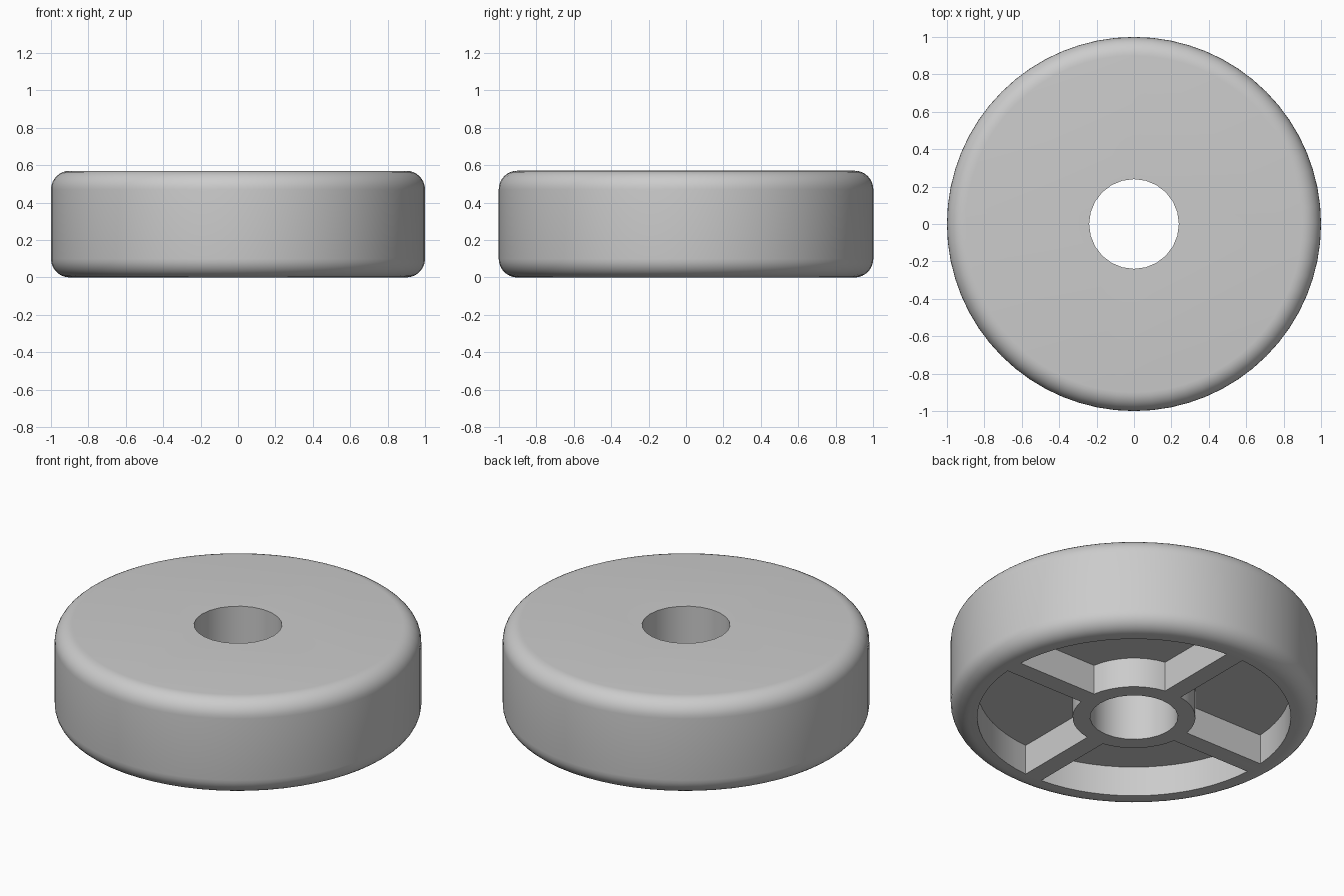
import bpy, bmesh
from math import sin, cos, pi, asin, radians

if "Cube" in bpy.data.objects:
    bpy.data.objects.remove(bpy.data.objects["Cube"])

HEIGHT, RADIUS, FILLET = 0.57, 1.0, 0.1
HOLE, HUB, RIM = 0.24, 0.335, 0.855
SPOKE, DEPTH = 0.11, 0.18

grey = bpy.data.materials.new("plain grey")
grey.use_nodes = True
colour = (0.6, 0.6, 0.6, 1)
grey.diffuse_color = colour
grey.node_tree.nodes["Principled BSDF"].inputs["Base Color"].default_value = colour


def finish(name, bm):
    bmesh.ops.recalc_face_normals(bm, faces=bm.faces)
    mesh = bpy.data.meshes.new(name)
    bm.to_mesh(mesh)
    bm.free()
    mesh.materials.append(grey)
    ob = bpy.data.objects.new(name, mesh)
    bpy.context.collection.objects.link(ob)
    return ob


def prism(bm, outline, z0, z1):
    """Extrude a flat outline between two heights."""
    face = bm.faces.new([bm.verts.new((x, y, z0)) for x, y in outline])
    top = bmesh.ops.extrude_face_region(bm, geom=[face])["geom"]
    verts = [g for g in top if isinstance(g, bmesh.types.BMVert)]
    bmesh.ops.translate(bm, verts=verts, vec=(0, 0, z1 - z0))


def arc(r, a0, a1, n):
    return [(r * cos(a0 + (a1 - a0) * i / n), r * sin(a0 + (a1 - a0) * i / n))
            for i in range(n + 1)]


# Wheel body: a disc with rounded top and bottom edges
bm = bmesh.new()
prism(bm, arc(RADIUS, 0, 2 * pi, 64)[:-1], 0, HEIGHT)
rims = [e for e in bm.edges if abs(e.verts[0].co.z - e.verts[1].co.z) < 0.01]
bmesh.ops.bevel(bm, geom=rims, offset=FILLET, segments=8, profile=0.5,
                affect="EDGES", clamp_overlap=True)
wheel = finish("wheel", bm)

# Axle hole cutter
bm = bmesh.new()
prism(bm, arc(HOLE, 0, 2 * pi, 24)[:-1], -0.1, HEIGHT + 0.1)
hole = finish("axle_hole_cutter", bm)

# Four underside pockets, leaving a hub, a rim and four spokes
bm = bmesh.new()
inner, outer = asin(SPOKE / 2 / HUB), asin(SPOKE / 2 / RIM)
for k in range(4):
    a = k * pi / 2
    outline = arc(RIM, a + outer, a + pi / 2 - outer, 16)
    outline += arc(HUB, a + pi / 2 - inner, a + inner, 8)
    prism(bm, outline, -0.1, DEPTH)
pockets = finish("pocket_cutter", bm)

# Cut the body, then shade the curved walls smooth
bpy.ops.object.select_all(action="DESELECT")
wheel.select_set(True)
bpy.context.view_layer.objects.active = wheel
for cutter in (hole, pockets):
    cutter.hide_render = True
    mod = wheel.modifiers.new(cutter.name, "BOOLEAN")
    mod.operation, mod.solver, mod.object = "DIFFERENCE", "EXACT", cutter
    bpy.ops.object.modifier_apply(modifier=mod.name)
    bpy.data.objects.remove(cutter)
bpy.ops.object.shade_smooth_by_angle(angle=radians(30))
